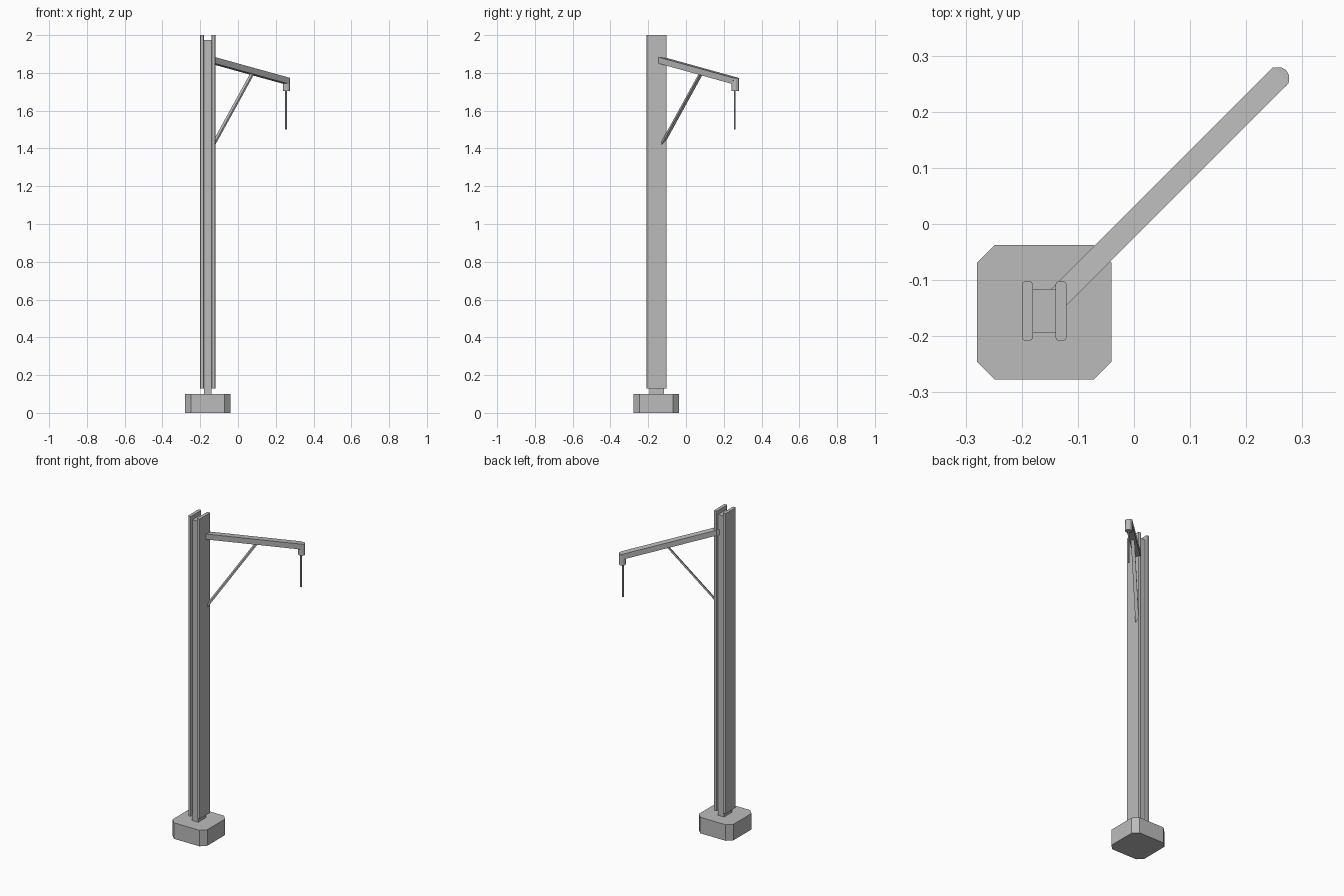
import bpy
import bmesh
import math
from mathutils import Vector

default = bpy.data.objects.get("Cube")
if default:
    bpy.data.objects.remove(default, do_unlink=True)

# Single painted-metal colour
grey = bpy.data.materials.new("grey")
colour = (0.5, 0.5, 0.5, 1)
grey.diffuse_color = colour
grey.use_nodes = True
grey.node_tree.nodes["Principled BSDF"].inputs["Base Color"].default_value = colour

POST_X, POST_Y = -0.16, -0.155


def add_object(name, bm):
    mesh = bpy.data.meshes.new(name)
    bm.to_mesh(mesh)
    bm.free()
    mesh.materials.append(grey)
    obj = bpy.data.objects.new(name, mesh)
    bpy.context.collection.objects.link(obj)
    return obj


def box(name, centre, size, chamfer=0, segments=1):
    """Box whose vertical edges may be chamfered."""
    bm = bmesh.new()
    bmesh.ops.create_cube(bm, size=1)
    bmesh.ops.scale(bm, vec=size, verts=bm.verts)
    if chamfer:
        upright = [e for e in bm.edges
                   if abs(e.verts[0].co.z - e.verts[1].co.z) > size[2] / 2]
        bmesh.ops.bevel(bm, geom=upright, offset=chamfer, segments=segments,
                        profile=0.5, affect='EDGES')
    obj = add_object(name, bm)
    obj.location = centre
    return obj


def upright_box(name, x, y, z0, z1, width, depth, **bevel):
    return box(name, (x, y, (z0 + z1) / 2), (width, depth, z1 - z0), **bevel)


def beam(name, start, end, width, height):
    """Rectangular bar running between two points."""
    start, end = Vector(start), Vector(end)
    run = end - start
    obj = box(name, (start + end) / 2, (run.length, width, height))
    obj.rotation_euler = run.to_track_quat('X', 'Z').to_euler()
    return obj


def rod(name, x, y, z0, z1, radius, sides):
    bm = bmesh.new()
    bmesh.ops.create_cone(bm, cap_ends=True, segments=sides, radius1=radius,
                          radius2=radius, depth=z1 - z0)
    obj = add_object(name, bm)
    obj.location = (x, y, (z0 + z1) / 2)
    obj.rotation_euler.z = math.pi / sides
    return obj


def on_arm(x, z):
    """Point in the diagonal vertical plane of the arm."""
    return (x, x + 0.0035, z)


# Foundation block
upright_box("foundation", POST_X, -0.157, 0, 0.1, 0.24, 0.24, chamfer=0.032)

# Post: recessed web between two flanges with rounded edges
upright_box("post_web", POST_X, POST_Y, 0.1, 1.975, 0.042, 0.076)
for side, name in ((-1, "right_flange"), (1, "left_flange")):
    upright_box(name, POST_X + side * 0.03, POST_Y, 0.13, 2.0, 0.02, 0.106,
                chamfer=0.006, segments=2)

# Sloping arm and its diagonal brace
beam("arm", on_arm(-0.14, 1.868), on_arm(0.26, 1.757), 0.04, 0.033)
beam("brace", on_arm(-0.13, 1.422), on_arm(0.075, 1.795), 0.02, 0.01)

# Rounded arm tip and hanging rod
rod("arm_tip", 0.257, 0.26, 1.703, 1.772, 0.02, 12)
rod("hanging_rod", 0.255, 0.258, 1.5, 1.71, 0.0055, 8)
